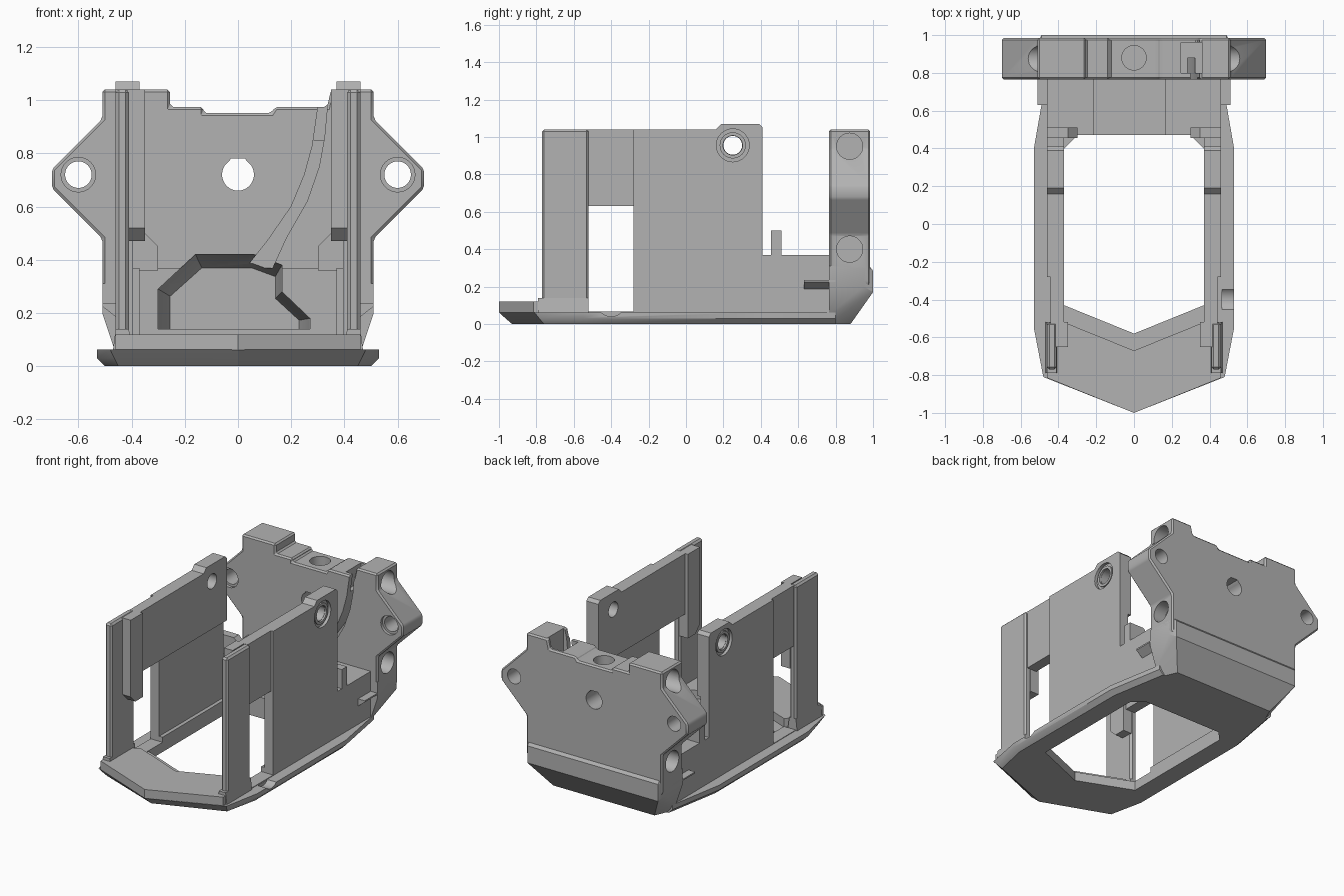
import bpy, bmesh, math
from mathutils import Vector

cube = bpy.data.objects.get("Cube")
if cube:
    bpy.data.objects.remove(cube, do_unlink=True)

GREY = (0.45, 0.45, 0.45, 1)
mat = bpy.data.materials.new("plain grey plastic")
mat.use_nodes = True
mat.diffuse_color = GREY
mat.node_tree.nodes["Principled BSDF"].inputs["Base Color"].default_value = GREY
SIDES = (("left", 1), ("right", -1))


def finish(name, bm):
    bmesh.ops.recalc_face_normals(bm, faces=bm.faces)
    me = bpy.data.meshes.new(name)
    bm.to_mesh(me)
    bm.free()
    me.materials.append(mat)
    ob = bpy.data.objects.new(name, me)
    bpy.context.scene.collection.objects.link(ob)
    return ob


def loft(name, rings):
    bm = bmesh.new()
    rows = [[bm.verts.new(p) for p in ring] for ring in rings]
    n = len(rows[0])
    for a, b in zip(rows, rows[1:]):
        for i in range(n):
            j = (i + 1) % n
            bm.faces.new((a[i], a[j], b[j], b[i]))
    bm.faces.new(rows[0])
    bm.faces.new(rows[-1])
    return finish(name, bm)


def at(pts, axis, t):
    k = "xyz".index(axis)
    return [(*p[:k], t, *p[k:]) for p in pts]


def prism(name, pts, axis, lo, hi):
    return loft(name, [at(pts, axis, lo), at(pts, axis, hi)])


def box(name, x, y, z):
    return prism(name, [(x[0], y[0]), (x[1], y[0]), (x[1], y[1]), (x[0], y[1])], "z", *z)


def circle(a, b, r, n=32):
    return [(a + r * math.cos(2 * math.pi * i / n), b + r * math.sin(2 * math.pi * i / n))
            for i in range(n)]


def rod(c, r, axis, lo, hi):
    return prism("cutter", circle(*c, r), axis, lo, hi)


def hull(name, pts):
    bm = bmesh.new()
    for p in pts:
        bm.verts.new(p)
    bmesh.ops.convex_hull(bm, input=bm.verts)
    bmesh.ops.dissolve_limit(bm, angle_limit=0.01, verts=bm.verts, edges=bm.edges)
    return finish(name, bm)


def sym(half):
    return half + [(-x, y) for x, y in reversed(half) if x > 0]


def bake(ob):
    dg = bpy.context.evaluated_depsgraph_get()
    me = bpy.data.meshes.new_from_object(ob.evaluated_get(dg))
    ob.modifiers.clear()
    ob.data = me


def bevel(ob, width):
    m = ob.modifiers.new("bevel", "BEVEL")
    m.width, m.segments, m.limit_method = width, 1, "ANGLE"
    bake(ob)


def cut(ob, *cutters):
    for c in cutters:
        c.hide_render = True
        m = ob.modifiers.new("cut", "BOOLEAN")
        m.operation, m.solver, m.object = "DIFFERENCE", "EXACT", c
        bake(ob)
        bpy.data.objects.remove(c, do_unlink=True)


# base frame: chamfered outline with a pointed front and an open middle
rim_low = sym([(0, -.93), (.45, -.76), (.50, -.53), (.50, .40), (.43, .80)])
rim_mid = sym([(0, -.965), (.465, -.785), (.53, -.55), (.53, .40), (.46, .80)])
rim_top = sym([(0, -1), (.48, -.81), (.53, -.55), (.53, .40), (.46, .80)])
base = loft("base_frame", [at(rim_low, "z", 0), at(rim_mid, "z", .03), at(rim_top, "z", .062)])
opening = sym([(0, -.58), (.37, -.43), (.37, .40), (.30, .47)])
cut(base, prism("cutter", opening, "z", -.1, .2), rod((-.40, .115), .075, "x", .465, .6))

# raised nose on the front of the frame
nose = sym([(0, -1), (.46, -.815), (.46, -.60), (.37, -.52), (0, -.67)])
prism("front_nose", nose, "z", .06, .12)

# side walls
for side, s in SIDES:
    profile = [(-.28, .05), (.78, .05), (.78, .37), (.41, .37), (.41, 1.05), (.39, 1.07),
               (.19, 1.07), (.16, 1.04), (-.28, 1.04)]
    wall = prism(side + "_wall", profile, "x", s * .37, s * .46)
    # the lower inner face is set back, leaving a thicker upper band
    cut(wall,
        box("cutter", (s * .30, s * .395), (-.40, .41), (.10, .63)),
        rod((.25, .955), .05, "x", s * .3, s * .6),
        rod((.25, .955), .088, "x", s * .44, s * .6))
    ring = prism(side + "_screw_seat", circle(.25, .955, .07), "x", s * .42, s * .452)
    cut(ring, rod((.25, .955), .052, "x", s * .3, s * .6))
    box(side + "_window_header", (s * .37, s * .443), (-.53, -.27), (.63, 1.04))
    post = box(side + "_front_post", (s * .41, s * .46), (-.77, -.52), (.05, 1.04))
    bevel(post, .012)
    prism(side + "_post_foot", [(s * .40, .06), (s * .47, .06), (s * .46, .14), (s * .41, .14)],
          "y", -.79, -.52)
    prism(side + "_inner_rib", [(-.65, .52), (-.60, .47), (-.52, .47), (-.52, 1.04), (-.65, 1.04)],
          "x", s * .35, s * .415)
    box(side + "_floor_ledge", (s * .37, s * .46), (-.52, -.28), (.03, .066))
    # hooked stub post at the rear of the wall
    prism(side + "_stub_post", [(s * .46, .36), (s * .46, .50), (s * .35, .50), (s * .30, .45),
                                (s * .30, .36)], "y", .455, .51)
    # side prong of the rear bumper
    hull(side + "_bumper_prong",
         [(s * x, y, z) for y in (.63, .80) for x, z in ((.44, .17), (.51, .225), (.51, .235), (.44, .235))])


# duct opening shared by the rear block, back plate and bumper
duct = [(-.30, .14), (-.30, .29), (-.16, .42), (.06, .42), (.165, .38), (.165, .28), (.27, .18), (.27, .14)]


def duct_cutter():
    back = [(x * .85, .14 + (z - .14) * .82) for x, z in duct]
    return loft("cutter", [at(duct, "y", .40), at(duct, "y", .78), at(back, "y", .93)])


block = box("rear_block", (-.455, .455), (.47, .79), (.03, .37))
cut(block, duct_cutter())

# rear bumper
bumper = hull("rear_bumper", [(s * x, y, z) for s in (1, -1) for x, y, z in (
    (.38, .88, 0), (.43, .765, 0), (.46, .765, .05), (.49, 1, .17), (.49, 1, .285), (.49, .98, .31),
    (.51, .765, .20), (.51, .95, .20), (.51, .765, .31), (.51, .96, .30))])
cut(bumper, duct_cutter())

# back plate with wings and a stepped top
outline = [(-.51, 1.04), (-.255, 1.04), (-.255, .975), (-.13, .975), (-.13, .952), (.125, .952),
           (.14, .975), (.335, .975), (.35, 1.04), (.51, 1.04), (.51, .93), (.70, .74), (.70, .67),
           (.51, .48), (.51, .22), (.46, .16), (-.46, .16), (-.51, .22), (-.51, .48), (-.70, .67),
           (-.70, .74), (-.51, .93)]
plate = prism("back_plate", outline, "y", .765, .985)
bevel(plate, .01)
cut(plate, duct_cutter())
# curved cable channel on the front face with a pocket above it
channel = [(.30, 1.1), (.30, .97), (.28, .83), (.25, .72), (.20, .60), (.11, .47), (.03, .37),
           (.13, .37), (.18, .48), (.26, .62), (.305, .75), (.325, .86), (.335, .97), (.335, 1.1)]
cut(plate, prism("cutter", channel, "y", .7, .88),
    box("cutter", (.25, .36), (.80, .96), (.85, 1.2)))
# flat-topped centre hole and vertical hole
centre = [(x, min(z, .78)) for x, z in circle(0, .72, .06)]
centre = [p for p in centre if p[1] < .775]
centre += [(.027, .78), (-.027, .78)]
centre.sort(key=lambda p: math.atan2(p[1] - .72, p[0]))
cut(plate, prism("cutter", centre, "y", .6, 1.2), rod((0, .88), .065, "z", .84, 1.2))
# wing holes and side sockets
for side, s in SIDES:
    cut(plate,
        rod((s * .60, .72), .05, "y", .6, 1.2),
        rod((s * .60, .72), .065, "y", .6, .785),
        rod((.875, .95), .07, "x", s * .42, s * .8),
        rod((.875, .40), .07, "x", s * .42, s * .8))

# smooth the round bores, keep edges crisp
for ob in bpy.context.scene.objects:
    ob.select_set(ob.type == "MESH")
    if ob.type == "MESH":
        bpy.context.view_layer.objects.active = ob
bpy.ops.object.shade_smooth_by_angle(angle=math.radians(25))
